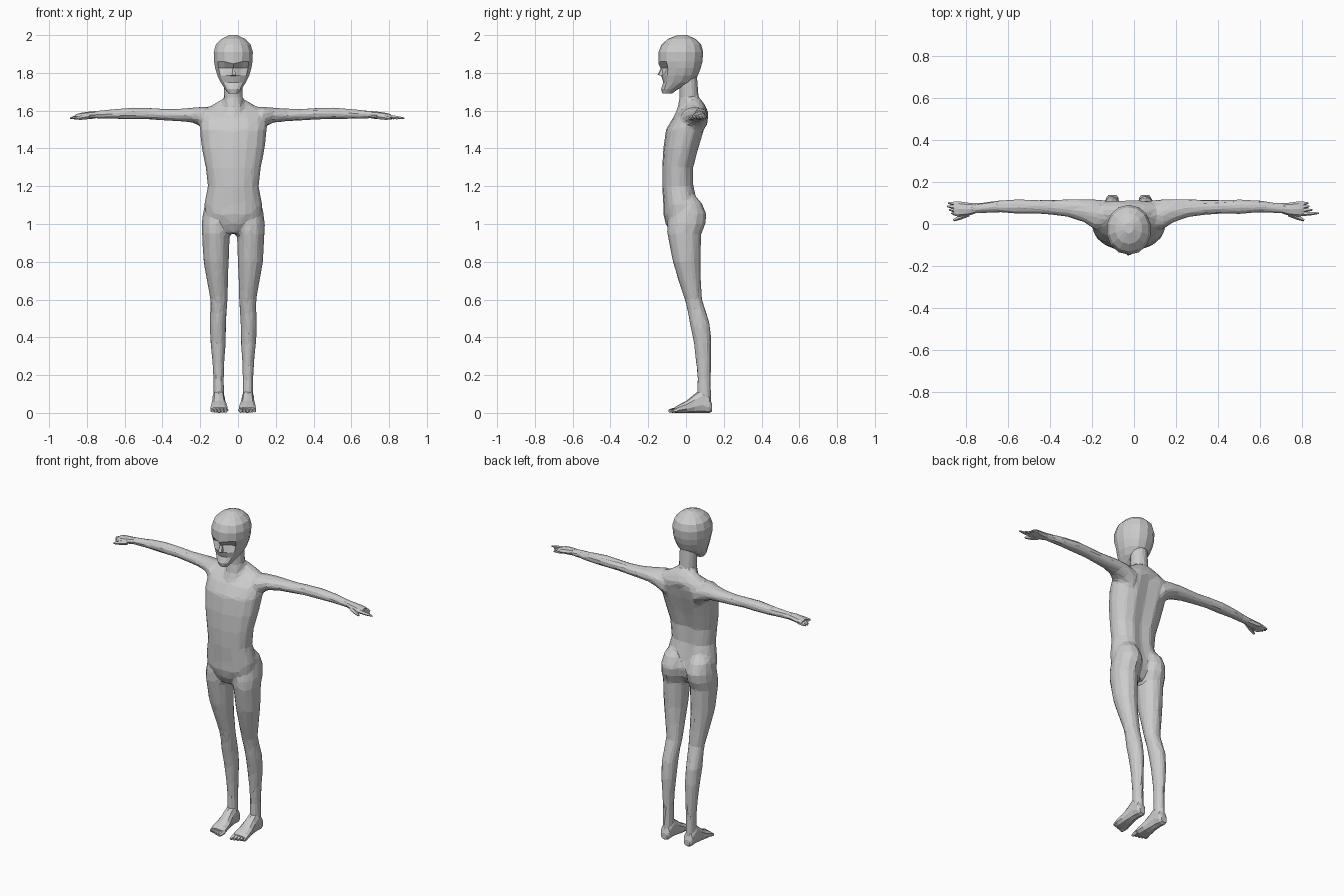
import bpy, bmesh, math
from mathutils import Vector

if "Cube" in bpy.data.objects:
    bpy.data.objects.remove(bpy.data.objects["Cube"], do_unlink=True)

CENTRE = -0.025  # x of the body's middle line

skin = bpy.data.materials.new("grey_skin")
skin.use_nodes = True
GREY = (0.6, 0.6, 0.6, 1)
skin.diffuse_color = GREY
skin.node_tree.nodes["Principled BSDF"].inputs["Base Color"].default_value = GREY


def finish(bm, name):
    bmesh.ops.recalc_face_normals(bm, faces=bm.faces[:])
    mesh = bpy.data.meshes.new(name)
    bm.to_mesh(mesh)
    bm.free()
    mesh.materials.append(skin)
    ob = bpy.data.objects.new(name, mesh)
    bpy.context.collection.objects.link(ob)
    return ob


def loft(name, axis, rows, sides=12, side=1, power=1.0, shape=None):
    """Rows: position along the axis, then min/max of the two other axes."""
    bm = bmesh.new()
    rings = []
    for t, a0, a1, b0, b1 in rows:
        ring = []
        for j in range(sides):
            ang = math.tau * j / sides - math.pi / 2
            c, s = math.cos(ang), math.sin(ang)
            a = (a0 + a1) / 2 + (a1 - a0) / 2 * math.copysign(abs(c) ** power, c)
            b = (b0 + b1) / 2 + (b1 - b0) / 2 * math.copysign(abs(s) ** power, s)
            p = {"x": (t, a, b), "y": (a, t, b), "z": (a, b, t)}[axis]
            p = Vector(p)
            if shape:
                shape(p, j)
            ring.append(bm.verts.new((p.x * side + CENTRE, p.y, p.z)))
        rings.append(ring)
    for r, q in zip(rings, rings[1:]):
        for j in range(sides):
            k = (j + 1) % sides
            bm.faces.new((r[j], r[k], q[k], q[j]))
    bm.faces.new(rings[0])
    bm.faces.new(rings[-1])
    return finish(bm, name)


def spike(name, start, end, r0, r1, side=1, flat=1.0):
    """Tapered five-sided digit between two points."""
    start, end = Vector(start), Vector(end)
    d = (end - start).normalized()
    u = d.cross(Vector((0, 0, 1))).normalized()
    v = u.cross(d) * flat
    bm = bmesh.new()
    rings = []
    for f, r in ((0, r0), (0.6, (r0 * 2 + r1) / 3), (1, r1)):
        c = start.lerp(end, f)
        ring = []
        for j in range(5):
            ang = math.tau * j / 5
            p = c + u * r * math.cos(ang) + v * r * math.sin(ang)
            ring.append(bm.verts.new((p.x * side + CENTRE, p.y, max(p.z, 0))))
        rings.append(ring)
    for r, q in zip(rings, rings[1:]):
        for j in range(5):
            k = (j + 1) % 5
            bm.faces.new((r[j], r[k], q[k], q[j]))
    bm.faces.new(rings[0])
    bm.faces.new(rings[-1])
    return finish(bm, name)


# Torso: pelvis up to the slope of the shoulders, with a spine groove
def spine(p, j):
    if j == 8 and 1.1 < p.z < 1.58:
        p.y -= 0.018


torso = loft("torso", "z", [
    (.95, -.04, .04, -.08, .03), (1, -.1, .1, -.108, .06),
    (1.05, -.15, .15, -.12, .07), (1.1, -.155, .155, -.12, .07),
    (1.2, -.135, .135, -.126, .046), (1.3, -.147, .147, -.126, .045),
    (1.4, -.167, .167, -.12, .072), (1.5, -.178, .178, -.106, .103),
    (1.56, -.18, .18, -.07, .118), (1.6, -.165, .165, -.03, .115),
    (1.63, -.11, .11, 0, .1), (1.66, -.06, .06, .01, .08)],
    sides=16, power=.9, shape=spine)

neck = loft("neck", "z", [
    (1.56, -.07, .07, -.07, .09), (1.62, -.06, .06, -.045, .09),
    (1.67, -.052, .052, -.035, .068), (1.8, -.052, .052, -.04, .06)], sides=10)

body_parts = [torso, neck]
for side, label in ((1, "left"), (-1, "right")):
    # Leg: buttock, thigh, knee, calf and ankle
    body_parts.append(loft(label + "_leg", "z", [
        (1.15, .04, .12, -.05, .05), (1.11, .02, .15, -.07, .085),
        (1.05, .006, .162, -.09, .11), (1, .008, .168, -.1, .103),
        (.95, .018, .167, -.1, .082), (.8, .023, .158, -.07, .077),
        (.7, .028, .14, -.04, .08), (.6, .029, .122, -.007, .086),
        (.54, .034, .123, .008, .105), (.47, .038, .126, .02, .127),
        (.38, .039, .122, .04, .135), (.28, .046, .112, .052, .134),
        (.18, .049, .106, .06, .132), (.04, .048, .106, .055, .134)], side=side))
    # Arm: shoulder, upper arm, elbow, forearm and wrist
    body_parts.append(loft(label + "_arm", "x", [
        (.1, -.03, .115, 1.47, 1.615), (.16, -.03, .12, 1.51, 1.622),
        (.21, .005, .121, 1.535, 1.617), (.28, .03, .121, 1.543, 1.612),
        (.36, .042, .117, 1.547, 1.61), (.44, .048, .116, 1.552, 1.616),
        (.53, .046, .12, 1.553, 1.618), (.62, .054, .114, 1.555, 1.61),
        (.7, .052, .102, 1.557, 1.603), (.76, .045, .1, 1.558, 1.595)],
        sides=10, side=side))

# Fuse the body into one faceted skin
bpy.ops.object.select_all(action="DESELECT")
for ob in body_parts:
    ob.select_set(True)
bpy.context.view_layer.objects.active = torso
bpy.ops.object.join()
torso.name = "body"
fuse = torso.modifiers.new("fuse", "REMESH")
fuse.mode, fuse.voxel_size = "VOXEL", 0.011
soften = torso.modifiers.new("soften", "SMOOTH")
soften.factor, soften.iterations = 0.5, 4
facets = torso.modifiers.new("facets", "DECIMATE")
facets.ratio = 0.06
for mod in list(torso.modifiers):
    bpy.ops.object.modifier_apply(modifier=mod.name)
torso.data.shade_flat()


# Head: tapered jaw, flat face, sunken eyes and mouth
def face(p, j):
    near = min(j, 14 - j)
    if near == 1 and 1.81 < p.z < 1.84:
        p.y += 0.03
    if near <= 1 and 1.74 < p.z < 1.76:
        p.y += 0.012
    if near == 0 and 1.85 < p.z < 1.87:
        p.z -= 0.012


head = loft("head", "z", [
    (1.69, -.026, .026, -.125, -.075), (1.715, -.046, .046, -.132, -.04),
    (1.75, -.068, .068, -.132, .035), (1.785, -.086, .086, -.132, .062),
    (1.825, -.098, .098, -.135, .078), (1.86, -.104, .104, -.146, .087),
    (1.91, -.106, .106, -.146, .091), (1.95, -.094, .094, -.13, .08),
    (1.98, -.064, .064, -.095, .05), (2, -.022, .022, -.045, .005)],
    sides=14, power=.95, shape=face)

# Nose: a small wedge from brow to nostrils
spike("nose", (0, -.118, 1.845), (0, -.135, 1.785), .009, .017)

for side, label in ((1, "left"), (-1, "right")):
    # Hand: flat palm
    loft(label + "_palm", "x", [
        (.73, .05, .098, 1.558, 1.598), (.77, .038, .102, 1.556, 1.594),
        (.81, .034, .108, 1.555, 1.588), (.835, .042, .106, 1.556, 1.58)],
        sides=8, side=side)
    # Fingers: straighter on the left hand
    reach = (.905, .875, .86, .855) if side > 0 else (.845, .855, .865, .86)
    for i, tip in enumerate(reach):
        y = .048 + i * .016
        spike(f"{label}_finger_{i + 1}", (.81, y, 1.568), (tip, y + .004, 1.56),
              .012, .004, side)
    spike(label + "_thumb", (.765, .05, 1.57), (.835, .018, 1.558), .015, .006, side)

    # Foot: heel to ball, sloping down from the ankle
    loft(label + "_foot", "y", [
        (.138, .058, .098, .008, .045), (.125, .048, .108, 0, .085),
        (.085, .045, .11, 0, .13), (.045, .042, .112, 0, .1),
        (.005, .033, .118, 0, .066), (-.035, .028, .122, 0, .045),
        (-.06, .03, .12, 0, .03)],
        sides=10, side=side, power=.85)
    # Toes: largest on the inside
    for i in range(5):
        x = .04 + i * .018
        spike(f"{label}_toe_{i + 1}", (x, -.045, .016), (x, -.092 + i * .006, .01),
              .015 - i * .001, .008, side)
